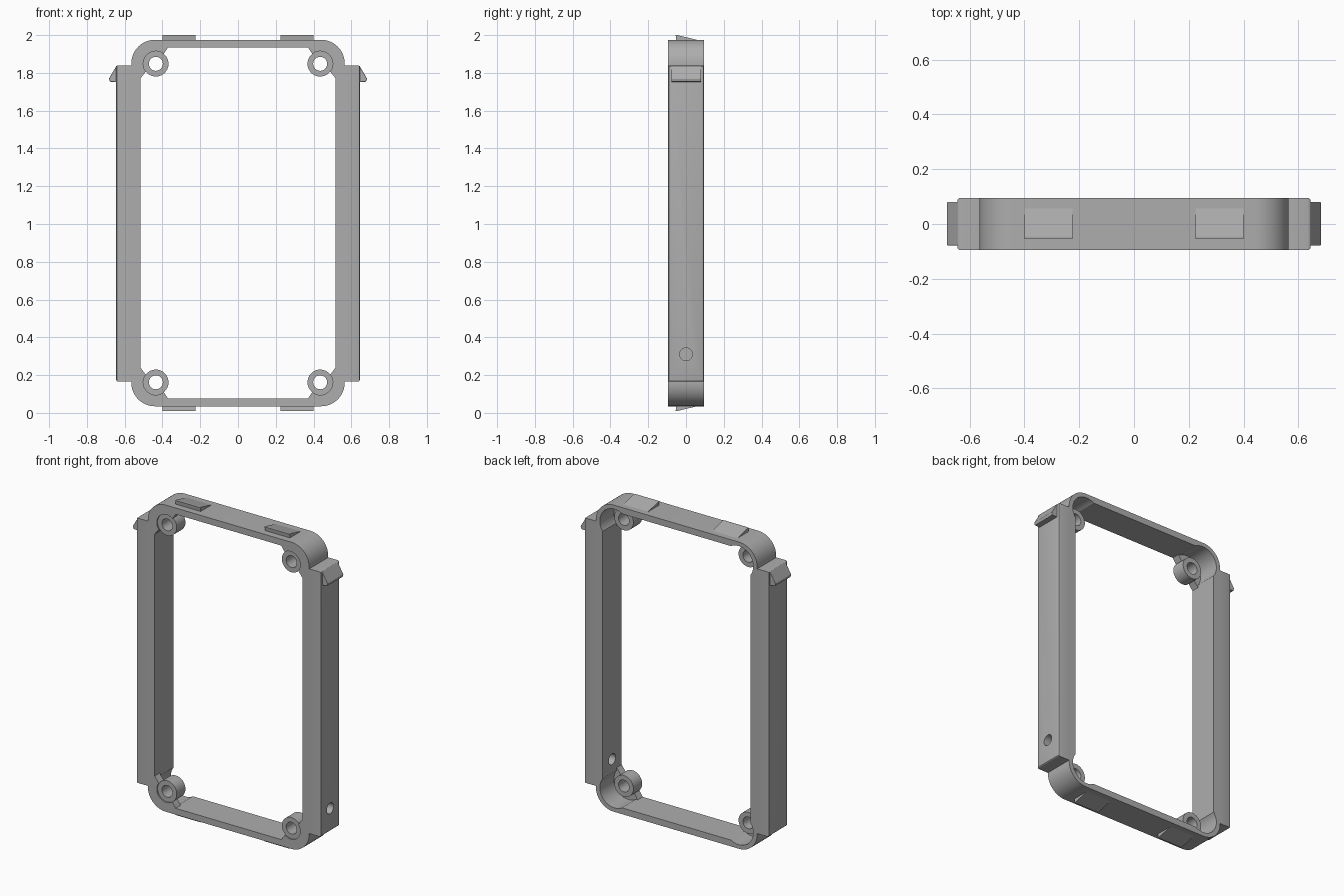
import bpy, bmesh, math
from mathutils import Vector

cube = bpy.data.objects.get("Cube")
if cube:
    bpy.data.objects.remove(cube, do_unlink=True)

grey = bpy.data.materials.new("mid_grey")
grey.use_nodes = True
colour = (0.42, 0.42, 0.42, 1)
grey.diffuse_color = colour
grey.node_tree.nodes["Principled BSDF"].inputs["Base Color"].default_value = colour

MID = 1.005            # height of the frame's centre
FRONT, BACK = -0.095, 0.095


def prism(name, points, axis, start, end, bevel=0, bevel_rule=None):
    """Extrude a flat profile along x (profile y,z), y (x,z) or z (x,y)."""
    def place(p, t):
        return {"x": Vector((t, *p)), "y": Vector((p[0], t, p[1])), "z": Vector((*p, t))}[axis]
    bm = bmesh.new()
    rings = [[bm.verts.new(place(p, t)) for p in points] for t in (start, end)]
    n = len(points)
    for ring in rings:
        bm.faces.new(ring)
    for i in range(n):
        j = (i + 1) % n
        bm.faces.new((rings[0][i], rings[0][j], rings[1][j], rings[1][i]))
    bmesh.ops.recalc_face_normals(bm, faces=bm.faces)
    if bevel:
        edges = [e for e in bm.edges if not bevel_rule or all(bevel_rule(v.co) for v in e.verts)]
        bmesh.ops.bevel(bm, geom=edges, offset=bevel, segments=3, profile=0.5, affect="EDGES")
    mesh = bpy.data.meshes.new(name)
    bm.to_mesh(mesh)
    bm.free()
    mesh.materials.append(grey)
    obj = bpy.data.objects.new(name, mesh)
    bpy.context.collection.objects.link(obj)
    return obj


def circle(cx, cz, r, n=40):
    return [(cx + r * math.cos(math.tau * i / n), cz + r * math.sin(math.tau * i / n)) for i in range(n)]


def rounded_rect(w, h, r, n=12):
    pts = []
    for k, (sx, sz) in enumerate(((1, 1), (-1, 1), (-1, -1), (1, -1))):
        for i in range(n + 1):
            a = (k + i / n) * math.pi / 2
            pts.append((sx * (w - r) + r * math.cos(a), MID + sz * (h - r) + r * math.sin(a)))
    return pts


def combine(target, tool, operation):
    mod = target.modifiers.new("join", "BOOLEAN")
    mod.operation, mod.solver, mod.object = operation, "EXACT", tool
    bpy.context.view_layer.update()
    graph = bpy.context.evaluated_depsgraph_get()
    mesh = bpy.data.meshes.new_from_object(target.evaluated_get(graph))
    target.modifiers.clear()
    target.data = mesh
    bpy.data.objects.remove(tool, do_unlink=True)


# Rounded rectangular frame with its opening
frame = prism("frame", rounded_rect(0.565, 0.97, 0.125), "y", FRONT, BACK)

# Side rails with softened outer edges
for s in (-1, 1):
    rail = [(s * 0.53, FRONT), (s * 0.645, FRONT), (s * 0.645, BACK), (s * 0.53, BACK)]
    combine(frame, prism("rail", rail, "z", 0.165, 1.84, 0.01, lambda c: abs(c.x) > 0.6), "UNION")

combine(frame, prism("opening", rounded_rect(0.517, 0.93, 0.085), "y", -0.3, 0.3), "DIFFERENCE")

corners = [(sx, sz) for sx in (-1, 1) for sz in (-1, 1)]
BOSS_X, BOSS_Z = 0.435, 0.843   # boss offset from the frame's centre
web_shape = [(0.517, 0.765), (0.49, 0.80), (0.435, 0.843), (0.39, 0.9), (0.37, 0.93),
             (0.37, 0.95), (0.46, 0.95), (0.51, 0.917), (0.545, 0.86), (0.545, 0.765)]

# Corner reliefs, front webs and screw bosses
for sx, sz in corners:
    cx, cz = sx * BOSS_X, MID + sz * BOSS_Z
    combine(frame, prism("relief", circle(cx, cz, 0.102), "y", -0.05, 0.3), "DIFFERENCE")
    web = [(sx * x, MID + sz * z) for x, z in web_shape]
    combine(frame, prism("web", web, "y", FRONT, -0.045), "UNION")
    combine(frame, prism("seat", circle(cx, cz, 0.067), "y", -0.3, -0.06), "DIFFERENCE")
    combine(frame, prism("boss", circle(cx, cz, 0.0672), "y", -0.087, 0.0), "UNION")
    combine(frame, prism("screw_hole", circle(cx, cz, 0.037), "y", -0.3, 0.3), "DIFFERENCE")

# Round hole through the left rail
combine(frame, prism("rail_hole", circle(0, 0.31, 0.034), "x", 0.45, 0.8), "DIFFERENCE")

# Wedge clips near the top of the rails
for s, side in ((1, "left"), (-1, "right")):
    clip = [(s * 0.63, 1.838), (s * 0.643, 1.838), (s * 0.683, 1.77), (s * 0.678, 1.753), (s * 0.63, 1.75)]
    prism(side + "_clip", clip, "y", -0.078, 0.08, 0.003)

# Ramped tabs on the top and bottom edges
for sx, sz in corners:
    tab = [(y, MID + sz * z) for y, z in ((-0.05, 0.955), (-0.055, 0.995), (-0.045, 0.995),
                                          (0.057, 0.97), (0.057, 0.955))]
    name = ("top" if sz > 0 else "bottom") + ("_left" if sx > 0 else "_right") + "_tab"
    prism(name, tab, "x", sx * 0.225, sx * 0.4)

# Smooth shading on the curved walls
bpy.ops.object.select_all(action="DESELECT")
frame.select_set(True)
bpy.context.view_layer.objects.active = frame
bpy.ops.object.shade_smooth_by_angle(angle=math.radians(30))
